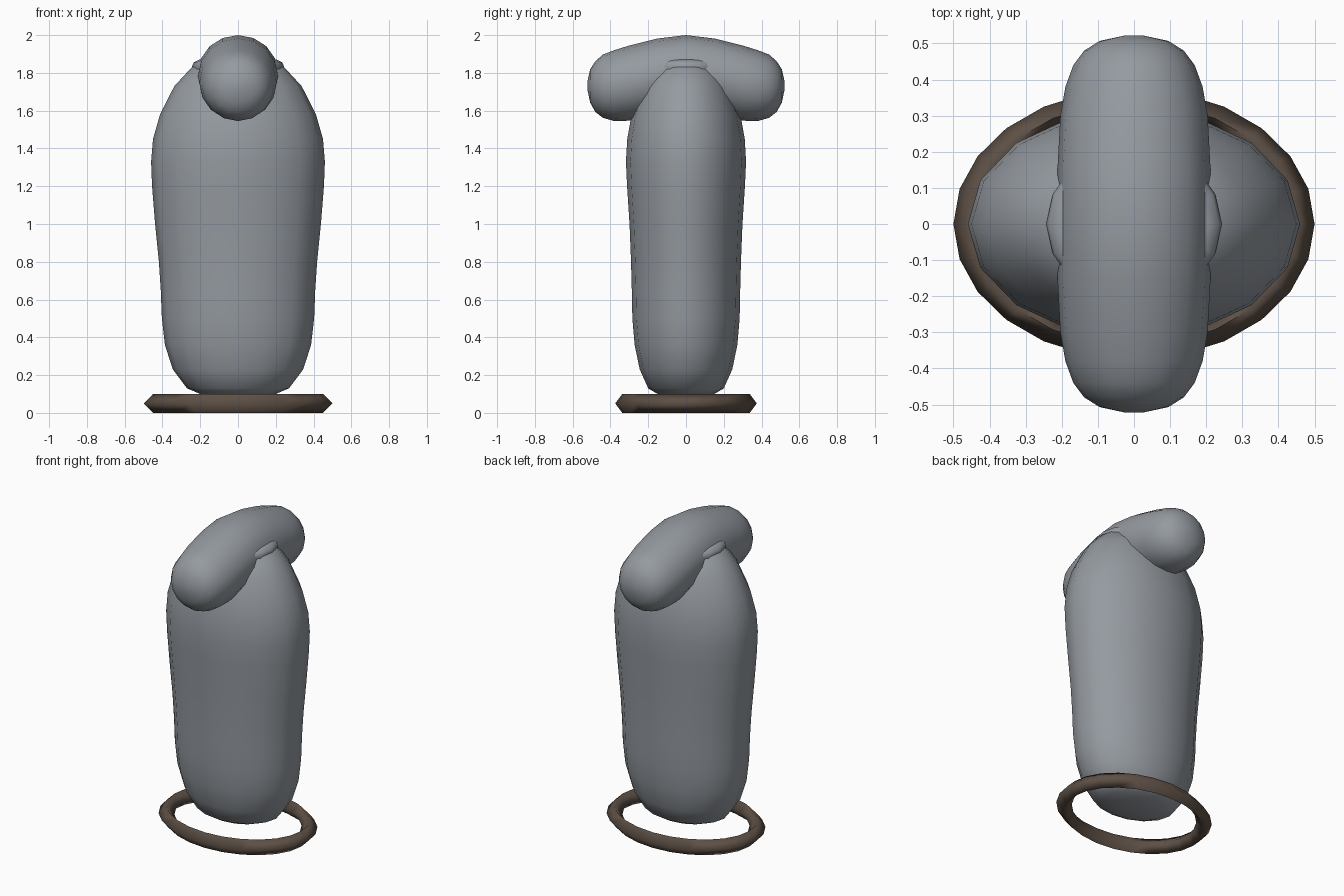
import bpy, math

if "Cube" in bpy.data.objects:
    bpy.data.objects.remove(bpy.data.objects["Cube"])


def loft(name, rings):
    """Skin a list of rings (each a list of points) and close both ends."""
    n = len(rings[0])
    verts = [p for r in rings for p in r]
    faces = []
    for i in range(len(rings) - 1):
        for j in range(n):
            k = (j + 1) % n
            faces.append((i * n + j, i * n + k, (i + 1) * n + k, (i + 1) * n + j))
    faces.append(tuple(reversed(range(n))))
    faces.append(tuple(range(len(verts) - n, len(verts))))
    return make(name, verts, faces, grey)


def material(name, color):
    mat = bpy.data.materials.new(name)
    mat.diffuse_color = (*color, 1)
    mat.use_nodes = True
    mat.node_tree.nodes["Principled BSDF"].inputs["Base Color"].default_value = mat.diffuse_color
    return mat


def make(name, verts, faces, mat, angle=60):
    mesh = bpy.data.meshes.new(name)
    mesh.from_pydata(verts, [], faces)
    mesh.update()
    mesh.materials.append(mat)
    ob = bpy.data.objects.new(name, mesh)
    bpy.context.collection.objects.link(ob)
    bpy.ops.object.select_all(action='DESELECT')
    ob.select_set(True)
    bpy.context.view_layer.objects.active = ob
    bpy.ops.object.mode_set(mode='EDIT')
    bpy.ops.mesh.select_all(action='SELECT')
    bpy.ops.mesh.normals_make_consistent(inside=False)
    bpy.ops.object.mode_set(mode='OBJECT')
    bpy.ops.object.shade_smooth_by_angle(angle=math.radians(angle))
    return ob


def circle(n):
    return [(math.cos(2 * math.pi * i / n), math.sin(2 * math.pi * i / n)) for i in range(n)]


def oval(rx, ry, z, n=16):
    return [(rx * c, ry * s, z) for c, s in circle(n)]


grey = material("blue_grey", (.30, .325, .355))
brown = material("brown", (.11, .08, .06))

# Body: oval sections (half width, half depth, height)
body = [(.08, .06, .085), (.20, .15, .10), (.27, .20, .13), (.345, .245, .23),
        (.387, .272, .36), (.403, .284, .50), (.409, .287, .65), (.419, .291, .80),
        (.439, .299, 1.0), (.455, .312, 1.2), (.46, .318, 1.33), (.45, .311, 1.45),
        (.413, .288, 1.58), (.337, .237, 1.73), (.24, .175, 1.835), (.12, .09, 1.87)]
loft("body", [oval(*s) for s in body])

# Small collar showing on either side of the crossbar
loft("collar", [oval(.235, .21, 1.80), oval(.243, .22, 1.835),
                oval(.235, .21, 1.855), oval(.205, .18, 1.87)])

# Drooping crossbar: (y, top, bottom, half width), mirrored front to back
half = [(0, 2.0, 1.6, .212), (.15, 1.982, 1.578, .212), (.3, 1.945, 1.547, .204),
        (.38, 1.92, 1.545, .19), (.44, 1.897, 1.562, .168), (.48, 1.862, 1.593, .138),
        (.507, 1.82, 1.642, .095), (.522, 1.755, 1.71, .025)]
bar = [(-y, t, b, w) for y, t, b, w in reversed(half[1:])] + half
loft("crossbar", [[(w * c, y, (t + b) / 2 + (t - b) / 2 * s) for c, s in circle(16)]
                  for y, t, b, w in bar])

# Oval base ring with a diamond section
N, M = 24, 4
verts = [((.45 + .05 * p) * c, .75 * (.45 + .05 * p) * s, .05 + .05 * q)
         for c, s in circle(N) for p, q in circle(M)]
faces = [(i * M + j, (i + 1) % N * M + j, (i + 1) % N * M + (j + 1) % M, i * M + (j + 1) % M)
         for i in range(N) for j in range(M)]
make("base_ring", verts, faces, brown, 100)
